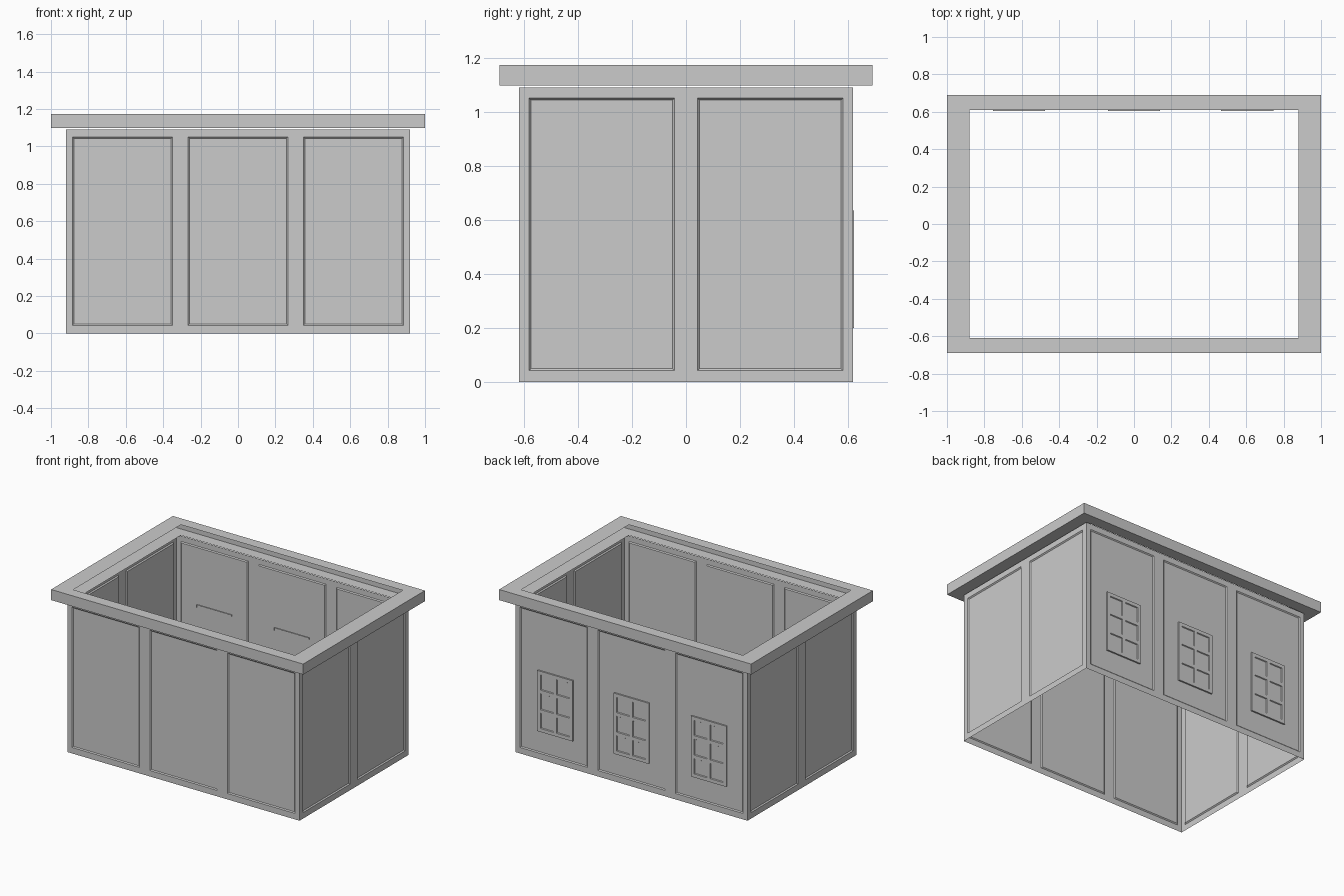
import bpy, bmesh
from mathutils import Vector

cube = bpy.data.objects.get("Cube")
if cube:
    bpy.data.objects.remove(cube)

grey = bpy.data.materials.new("plain grey")
grey.use_nodes = True
grey.diffuse_color = (0.6, 0.6, 0.6, 1)
grey.node_tree.nodes["Principled BSDF"].inputs["Base Color"].default_value = (0.6, 0.6, 0.6, 1)

HX, HY, WALL_TOP = 0.92, 0.617, 1.09


def finish(name, bm):
    bmesh.ops.remove_doubles(bm, verts=bm.verts[:], dist=0.0001)
    mesh = bpy.data.meshes.new(name)
    bm.to_mesh(mesh)
    bm.free()
    mesh.materials.append(grey)
    obj = bpy.data.objects.new(name, mesh)
    bpy.context.collection.objects.link(obj)
    return obj


def inset_grid(origin, along, normal, us, zs, bevel, depth):
    """Sheet cut into a grid; every odd cell in both directions is sunk with a sloped edge."""
    bm = bmesh.new()
    sunk = []
    for i in range(len(us) - 1):
        for j in range(len(zs) - 1):
            corners = ((us[i], zs[j]), (us[i + 1], zs[j]),
                       (us[i + 1], zs[j + 1]), (us[i], zs[j + 1]))
            face = bm.faces.new([bm.verts.new(origin + along * u + Vector((0, 0, z)))
                                 for u, z in corners])
            if i % 2 and j % 2:
                sunk.append(face)
    bm.normal_update()
    bmesh.ops.inset_individual(bm, faces=sunk, thickness=bevel)
    for face in sunk:
        for v in face.verts:
            v.co -= normal * depth
    return bm


# Four single-sheet walls with sunken panels
X, Y = Vector((1, 0, 0)), Vector((0, 1, 0))
long_cuts = [-HX, -0.885, -0.35, -0.267, 0.267, 0.35, 0.885, HX]
short_cuts = [-HY, -0.58, -0.043, 0.043, 0.58, HY]
wall_rows = [0, 0.043, 1.05, WALL_TOP]
for name, along, normal, dist, cuts, depth in (
        ("front_wall", X, -Y, HY, long_cuts, 0.006),
        ("back_wall", -X, Y, HY, long_cuts, 0.006),
        ("right_wall", -Y, -X, HX, short_cuts, 0.008),
        ("left_wall", Y, X, HX, short_cuts, 0.008)):
    finish(name, inset_grid(normal * dist, along, normal, cuts, wall_rows, 0.01, depth))

# Roof rim: channel section, open on its inner side
bm = bmesh.new()
section = ((0.88, 0.61, 1.097), (1.0, 0.69, 1.097), (1.0, 0.69, 1.173), (0.88, 0.61, 1.173))
loops = [[bm.verts.new((sx * x, sy * y, z)) for sx, sy in ((-1, -1), (1, -1), (1, 1), (-1, 1))]
         for x, y, z in section]
for low, high in zip(loops, loops[1:]):
    for k in range(4):
        n = (k + 1) % 4
        bm.faces.new((low[k], low[n], high[n], high[k]))
finish("roof_rim", bm)

# Back windows: frame with two columns of three sunken panes
pane_cols = [-0.14, -0.115, -0.012, 0.012, 0.115, 0.14]
pane_rows = [0.2, 0.225, 0.335, 0.36, 0.475, 0.5, 0.61, 0.635]
for n, cx in enumerate((-0.615, 0, 0.605)):
    bm = inset_grid(Vector((cx, 0.622, 0)), -X, Y, pane_cols, pane_rows, 0.005, 0.006)
    bmesh.ops.remove_doubles(bm, verts=bm.verts[:], dist=0.0001)
    # Sides run back to the wall panel; the top edge reaches slightly through it
    rim = [e for e in bm.edges if e.is_boundary]
    out = bmesh.ops.extrude_edge_only(bm, edges=rim)["geom"]
    for v in out:
        if isinstance(v, bmesh.types.BMVert):
            v.co.y = 0.605 if v.co.z > 0.63 else 0.611
    bmesh.ops.recalc_face_normals(bm, faces=bm.faces[:])
    finish(f"back_window_{n + 1}", bm)
